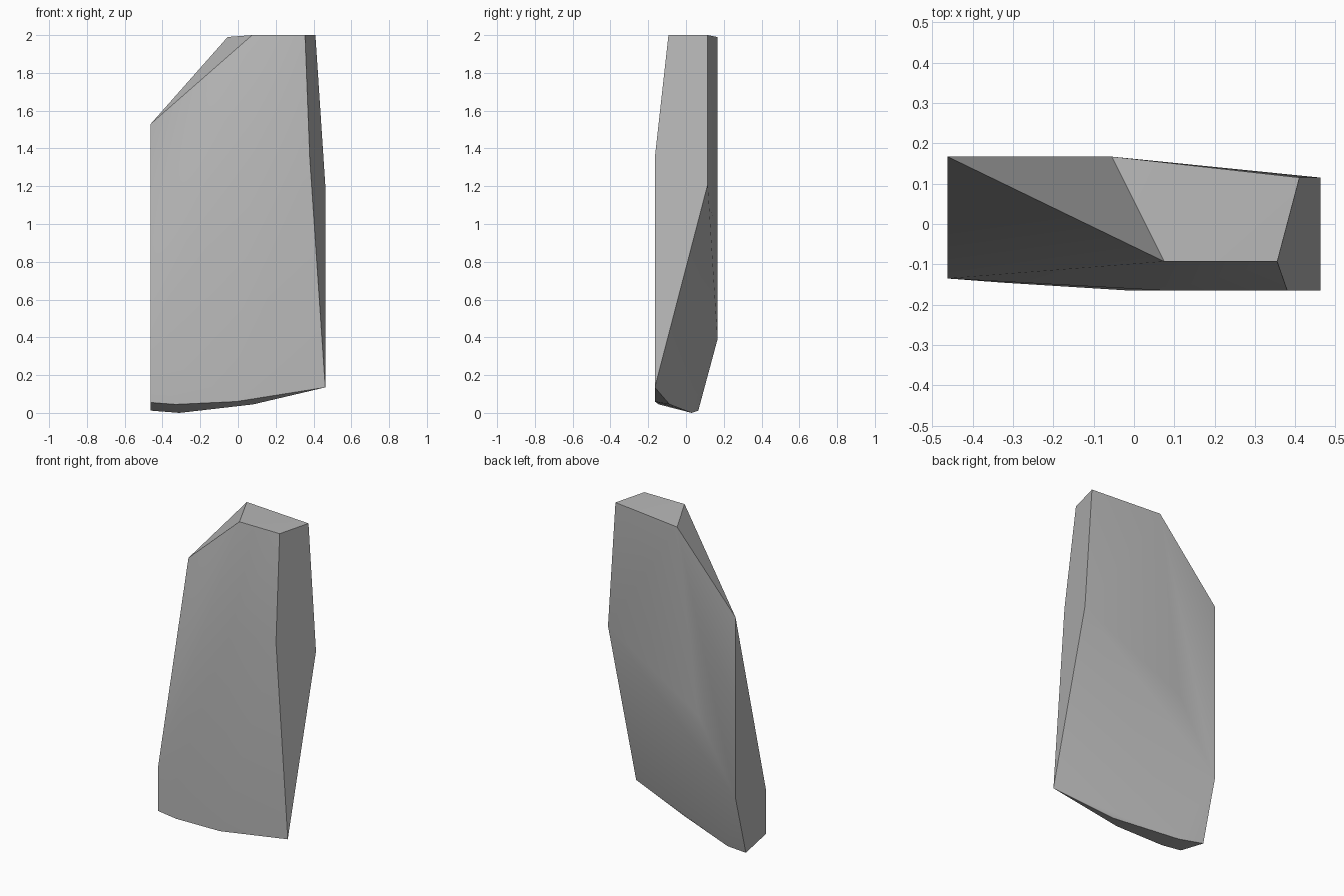
import bpy
import bmesh
import math

# Remove the default cube only
default_cube = bpy.data.objects.get("Cube")
if default_cube:
    bpy.data.objects.remove(default_cube, do_unlink=True)


def make_material(name, color):
    material = bpy.data.materials.new(name)
    material.use_nodes = True
    material.diffuse_color = color
    shader = material.node_tree.nodes["Principled BSDF"]
    shader.inputs["Base Color"].default_value = color
    shader.inputs["Roughness"].default_value = 0.9
    return material


def hull_object(name, corners, material):
    """Wrap a closed convex body around the given corner points."""
    bm = bmesh.new()
    for corner in corners:
        bm.verts.new(corner)
    bmesh.ops.convex_hull(bm, input=bm.verts[:])
    loose = [vert for vert in bm.verts if not vert.link_faces]
    bmesh.ops.delete(bm, geom=loose, context="VERTS")
    bmesh.ops.dissolve_limit(bm, angle_limit=math.radians(1.5),
                             verts=bm.verts[:], edges=bm.edges[:])
    bmesh.ops.recalc_face_normals(bm, faces=bm.faces[:])
    mesh = bpy.data.meshes.new(name)
    bm.to_mesh(mesh)
    bm.free()
    mesh.materials.append(material)
    obj = bpy.data.objects.new(name, mesh)
    bpy.context.collection.objects.link(obj)
    return obj


# Shared planes of the slab
left, right = -.462, .462
front, back = -.165, .167
right_back, left_front = .115, -.135
top, crown_front = 2, -.093

# Flat crown
crown = [(.075, crown_front, top), (.355, crown_front, top),
         (.41, right_back, top), (-.055, back, 1.99)]

# Straight left side
left_side = [(left, back, 1.53), (left, back, .39), (left, .065, .012),
             (left, left_front, .055), (left, left_front, .33)]

# Right side, with its slanted lower cut
right_side = [(right, right_back, 1.21), (right, front, .135),
              (.38, front, 1.35)]

# Shallow ridges on the broad faces
ridges = [(.08, front, 1.35), (-.2, back, .85)]

# Chipped underside
underside = [(-.31, .03, 0), (.08, -.087, .045),
             (-.33, -.145, .045), (-.01, front, .06)]

stone = make_material("stone grey", (.48, .48, .48, 1))
rock = hull_object("rock_slab",
                   crown + left_side + right_side + ridges + underside, stone)

# Soft broad faces, crisp chipped edges
bpy.ops.object.select_all(action="DESELECT")
rock.select_set(True)
bpy.context.view_layer.objects.active = rock
bpy.ops.object.shade_smooth_by_angle(angle=math.radians(30))
